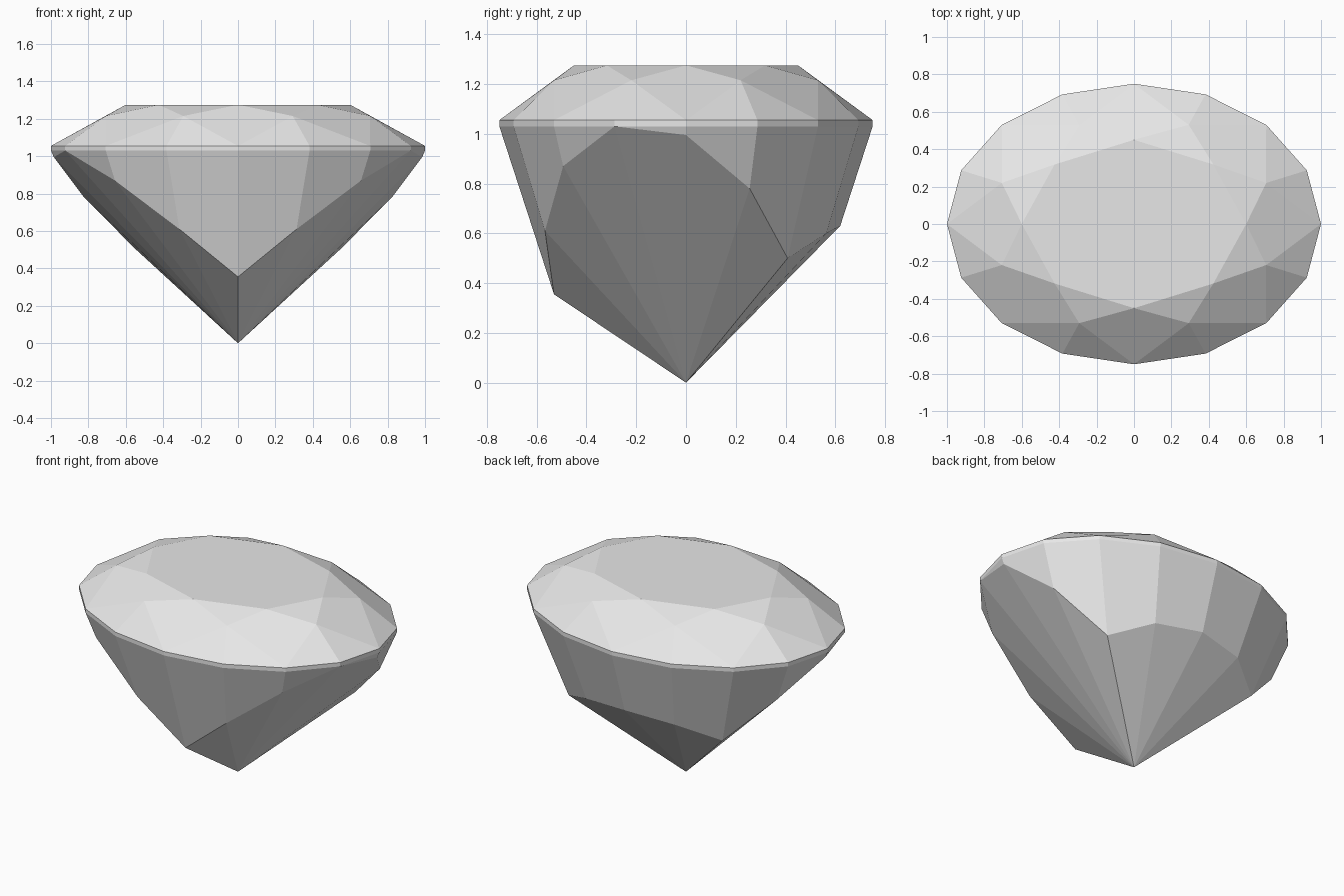
import bpy
import bmesh
from math import cos, sin, pi

if "Cube" in bpy.data.objects:
    bpy.data.objects.remove(bpy.data.objects["Cube"], do_unlink=True)

SIDES = 16
WIDTH, DEPTH = 1.0, 0.75          # half axes of the oval outline
TABLE_Z, STAR_Z, GIRDLE_TOP, GIRDLE_BASE = 1.275, 1.215, 1.055, 1.03
TAPER = 0.434                     # inward lean of the pavilion walls per unit height

# Lower edge of the pavilion walls, from the front round to the back
WALL_HEIGHTS = [0.355, 0.61, 0.87, GIRDLE_BASE, 0.995, 0.78, 0.5, 0.6, 0.63]

stone = bpy.data.materials.new("pale grey stone")
stone.use_nodes = True
colour = (0.8, 0.8, 0.8, 1.0)
stone.diffuse_color = colour
stone.node_tree.nodes["Principled BSDF"].inputs["Base Color"].default_value = colour

bm = bmesh.new()


def point(step, scale, z):
    """Vertex on a scaled oval; step 0 is the front, counting towards +x."""
    a = 2 * pi * step / SIDES - pi / 2
    return bm.verts.new((WIDTH * scale * cos(a), DEPTH * scale * sin(a), z))


def wall_point(step):
    z = WALL_HEIGHTS[min(step, SIDES - step)]
    return point(step, 1 - TAPER * (GIRDLE_BASE - z), z)


# Rings of vertices from the top down
table = [point(i, 0.6, TABLE_Z) for i in range(0, SIDES, 2)]
star = [point(i, 0.765, STAR_Z) for i in range(1, SIDES, 2)]
upper = [point(i, 1, GIRDLE_TOP) for i in range(SIDES)]
lower = [point(i, 1, GIRDLE_BASE) for i in range(SIDES)]
wall = [wall_point(i) for i in range(SIDES)]
culet = bm.verts.new((0, 0, 0))

# Crown: table, star facets, kites and upper girdle facets
bm.faces.new(table)
for i in range(len(table)):
    j = 2 * i
    bm.faces.new((table[i], star[i], table[(i + 1) % len(table)]))
    bm.faces.new((table[i], star[i - 1], upper[j], star[i]))
    bm.faces.new((star[i], upper[j], upper[j + 1]))
    bm.faces.new((star[i], upper[j + 1], upper[(j + 2) % SIDES]))

# Girdle band, pavilion walls and the facets meeting at the culet
for i in range(SIDES):
    k = (i + 1) % SIDES
    bm.faces.new((upper[i], lower[i], lower[k], upper[k]))
    bm.faces.new((lower[i], wall[i], wall[k], lower[k]))
    bm.faces.new((wall[i], culet, wall[k]))

bmesh.ops.remove_doubles(bm, verts=bm.verts[:], dist=0.0005)
bmesh.ops.recalc_face_normals(bm, faces=bm.faces[:])

mesh = bpy.data.meshes.new("cut_gem")
bm.to_mesh(mesh)
bm.free()
mesh.materials.append(stone)
gem = bpy.data.objects.new("cut_gem", mesh)
bpy.context.collection.objects.link(gem)
